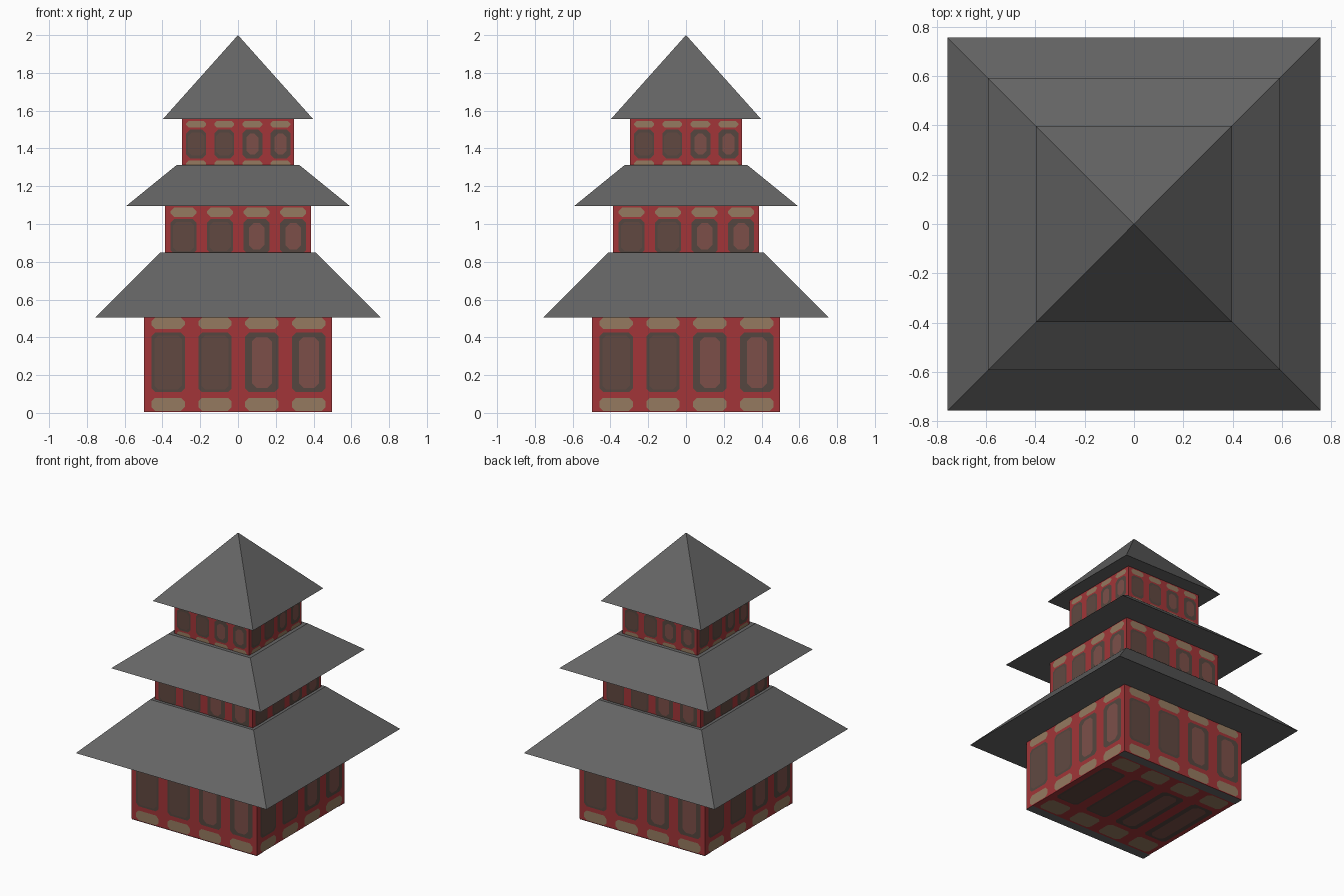
import bpy, bmesh, math
from mathutils import Matrix, Vector

if "Cube" in bpy.data.objects:
    bpy.data.objects.remove(bpy.data.objects["Cube"])


def material(name, rgb):
    m = bpy.data.materials.new(name)
    m.diffuse_color = (*rgb, 1)
    m.use_nodes = True
    m.node_tree.nodes["Principled BSDF"].inputs["Base Color"].default_value = m.diffuse_color
    return m


GREY = material("roof grey", (0.130, 0.130, 0.130))
RED = material("timber red", (0.36, 0.036, 0.040))
TAN = material("panel tan", (0.30, 0.195, 0.115))
DARK = material("window dark brown", (0.090, 0.062, 0.050))
MID = material("window brown", (0.120, 0.066, 0.053))
LIT = material("window reddish brown", (0.200, 0.078, 0.066))
WALL_MATS = [RED, TAN, DARK, MID, LIT, GREY]


def finish(name, bm, mats):
    me = bpy.data.meshes.new(name)
    bm.to_mesh(me)
    bm.free()
    for m in mats:
        me.materials.append(m)
    ob = bpy.data.objects.new(name, me)
    bpy.context.collection.objects.link(ob)
    return ob


def frustum(bm, r1, r2, z0, z1):
    """Four sided block given by its half widths."""
    k = math.sqrt(2)
    mat = Matrix.Translation((0, 0, (z0 + z1) / 2)) @ Matrix.Rotation(math.pi / 4, 4, 'Z')
    bmesh.ops.create_cone(bm, cap_ends=True, segments=4, radius1=r1 * k,
                          radius2=r2 * k, depth=z1 - z0, matrix=mat)


def plate(bm, frame, u0, u1, v0, v1, cut, lift, idx):
    """Thin panel with clipped corners, in a (u, v, normal) frame."""
    c = min(cut, (u1 - u0) * 0.3, (v1 - v0) * 0.4)
    pts = [(u0 + c, v0), (u1 - c, v0), (u1, v0 + c), (u1, v1 - c),
           (u1 - c, v1), (u0 + c, v1), (u0, v1 - c), (u0, v0 + c)]
    f = bm.faces.new([bm.verts.new(frame @ Vector((u, v, lift))) for u, v in pts])
    f.material_index = idx


def bays(bm, frame, half, tans, window):
    """Four bays: tan panels above and below a framed window."""
    for i, centre in enumerate((-0.745, -0.245, 0.255, 0.755)):
        c, w = centre * half, 0.178 * half
        for v0, v1 in tans:
            plate(bm, frame, c - w, c + w, v0, v1, 0.02, 0.002, 1)
        v0, v1 = window
        plate(bm, frame, c - w, c + w, v0, v1, 0.02, 0.002, 2)
        if i < 2:
            plate(bm, frame, c - w * 0.82, c + w * 0.82, v0 + 0.015, v1 - 0.015, 0.02, 0.004, 3)
        else:
            plate(bm, frame, c - w * 0.6, c + w * 0.6, v0 + 0.022, v1 - 0.022, 0.025, 0.004, 4)


def tier(name, half, z0, z1, tans, window, floor=False):
    bm = bmesh.new()
    frustum(bm, half, half, z0, z1)
    for k in range(4):
        front = Matrix(((1, 0, 0, 0), (0, 0, -1, -half), (0, 1, 0, 0), (0, 0, 0, 1)))
        bays(bm, Matrix.Rotation(k * math.pi / 2, 4, 'Z') @ front, half, tans, window)
    if floor:  # underside repeats the wall pattern, with two grey edge strips
        under = Matrix(((-1, 0, 0, 0), (0, 1, 0, 0), (0, 0, -1, z0), (0, 0, 0, 1)))
        bays(bm, under, half, [(-0.42, -0.29), (0.30, 0.42)], (-0.25, 0.26))
        for a, b in ((-half, -half + 0.065), (half - 0.065, half)):
            plate(bm, under, -half, half, a, b, 0, 0.003, 5)
    return finish(name, bm, WALL_MATS)


def roof(name, r1, r2, z0, z1):
    bm = bmesh.new()
    frustum(bm, r1, r2, z0, z1)
    return finish(name, bm, [GREY])


# walls of the three storeys
tier("lower_walls", 0.497, 0.005, 0.506, [(0.01, 0.08), (0.445, 0.504)], (0.11, 0.425), True)
tier("middle_walls", 0.387, 0.84, 1.096, [(1.036, 1.088)], (0.842, 1.026))
tier("upper_walls", 0.297, 1.30, 1.556, [(1.302, 1.337), (1.51, 1.546)], (1.347, 1.50))

# roofs
roof("lower_roof", 0.757, 0.41, 0.505, 0.85)
roof("middle_roof", 0.592, 0.325, 1.095, 1.312)
roof("top_roof", 0.398, 0.0, 1.555, 2.0)
